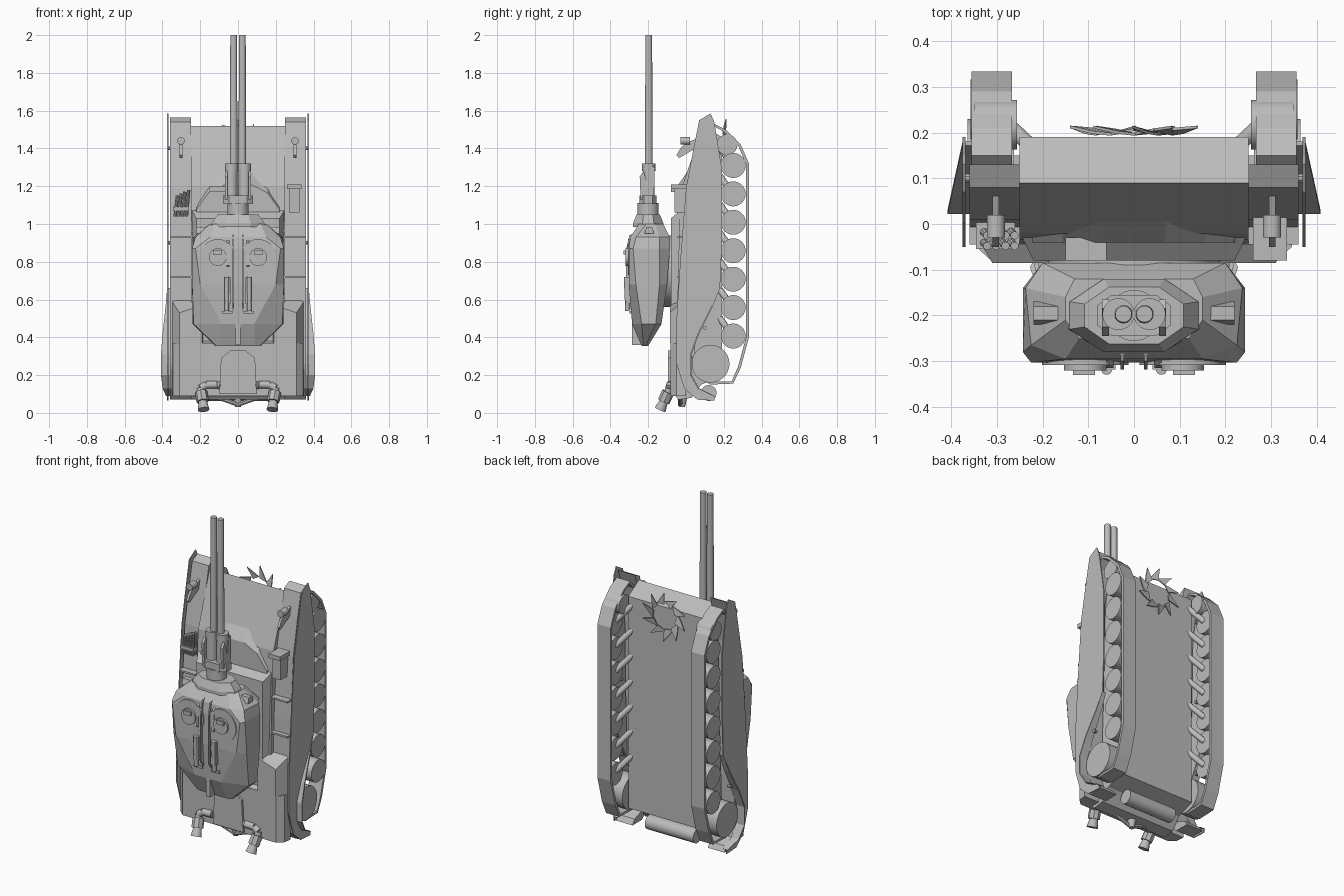
import bpy, bmesh, math
from mathutils import Vector

if "Cube" in bpy.data.objects:
    bpy.data.objects.remove(bpy.data.objects["Cube"], do_unlink=True)

GREY = (0.5, 0.5, 0.5, 1)
mat = bpy.data.materials.new("plain_grey")
mat.use_nodes = True
mat.diffuse_color = GREY
mat.node_tree.nodes["Principled BSDF"].inputs["Base Color"].default_value = GREY


def loft(name, rings, mirror=False, caps=True, smooth=False):
    """Skin a stack of closed rings of (x, y, z) points."""
    bm = bmesh.new()
    rows = [[bm.verts.new(p) for p in r] for r in rings]
    n = len(rows[0])
    for a, b in zip(rows, rows[1:]):
        for i in range(n):
            j = (i + 1) % n
            bm.faces.new((a[i], a[j], b[j], b[i]))
    if caps:
        bm.faces.new(rows[0])
        bm.faces.new(rows[-1])
    bmesh.ops.recalc_face_normals(bm, faces=bm.faces)
    me = bpy.data.meshes.new(name)
    bm.to_mesh(me)
    bm.free()
    ob = bpy.data.objects.new(name, me)
    bpy.context.collection.objects.link(ob)
    me.materials.append(mat)
    if smooth:
        bpy.ops.object.select_all(action='DESELECT')
        ob.select_set(True)
        bpy.context.view_layer.objects.active = ob
        bpy.ops.object.shade_smooth_by_angle(angle=math.radians(35))
    if mirror:
        ob.modifiers.new("Mirror", 'MIRROR')
    return ob


def side_prism(name, x0, x1, yz, mirror=False):
    return loft(name, [[(x, y, z) for y, z in yz] for x in (x0, x1)], mirror)


def box(name, x0, x1, y0, y1, z0, z1, mirror=False):
    return side_prism(name, x0, x1, [(y0, z0), (y1, z0), (y1, z1), (y0, z1)], mirror)


def rod(name, a, b, ra, rb=None, mirror=False, sides=24):
    """Round bar or cone between two points."""
    a, b = Vector(a), Vector(b)
    q = (b - a).to_track_quat('Z', 'Y')
    ring = [Vector((math.cos(t), math.sin(t), 0))
            for t in (2 * math.pi * (i + .5) / sides for i in range(sides))]
    rb = ra if rb is None else rb
    return loft(name, [[a + q @ (v * ra) for v in ring], [b + q @ (v * rb) for v in ring]],
                mirror, smooth=sides > 10)


# Hull body
side_prism("hull", -.25, .25, [
    (-.08, .12), (-.04, .07), (.03, .08), (.08, .15), (.19, .19), (.19, 1.46), (.09, 1.52),
    (-.02, 1.2), (-.035, 1.0), (-.045, .6), (-.045, .38), (-.08, .36)])
loft("rear_deck", [[(-x, y, .09), (x, y, .09), (x, y, .37), (-x, y, .37)]
                   for x, y in ((.35, 0), (.345, -.05), (.31, -.082))])
loft("engine_cover", [
    [(-.1, y, .1), (.1, y, .1), (.09, y, .29), (.04, y, .33), (-.04, y, .33), (-.09, y, .29)]
    for y in (-.05, -.095)])
loft("rear_shoulder", [
    [(.18, -.01, .34), (.355, -.01, .34), (.355, -.01, .6), (.18, -.01, .6)],
    [(.19, -.085, .37), (.31, -.085, .37), (.31, -.085, .53), (.19, -.085, .57)]], True)

# Low arched plate on the glacis, and the deck step under the turret
arch = [(.25, .95), (.225, 1.13), (.16, 1.25), (.07, 1.31)]
arch += [(-x, z) for x, z in reversed(arch)]
loft("arched_plate", [[(x, .03, z) for x, z in arch],
                      [(x * .97, -.04, .95 + (z - .95) * .72) for x, z in arch]])
loft("turret_bed", [[(-w, y, .55), (w, y, .55), (w, y, t), (-w, y, t)]
                    for w, y, t in ((.249, -.02, 1.08), (.22, -.08, 1.03))])
rod("turret_ring", (0, -.07, .75), (0, -.13, .75), .19)

# Fenders and side skirts
side_prism("fender", .25, .36, [
    (.13, 1.565), (.08, 1.54), (.05, 1.4), (.01, 1.19), (-.015, .81), (-.025, .5),
    (-.025, .26), (.0, .13), (.06, .07), (.15, .07),
    (.13, .1), (.06, .125), (.015, .24), (.0, .5), (.015, .81), (.04, 1.19), (.08, 1.42)], True)
front_edge = [(.13, 1.585), (.07, 1.55), (.04, 1.4), (0, 1.19), (-.03, .81), (-.05, .5),
              (-.05, .26), (-.01, .13), (.06, .07), (.15, .065)]
guard_curve = [(.18, .66), (.14, .56), (.07, .42), (.03, .31), (.03, .2), (.07, .13), (.15, .09)]
side_prism("side_skirt", .369, .375, front_edge + guard_curve[::-1] +
           [(.19, .9), (.19, 1.29), (.15, 1.54)], True)
loft("flared_guard", [
    [(.35, y - .008, z), (.35, y, z), (x, y, z), (x, y - .008, z)]
    for y, z, x in ((y, z, .375 + (.18 - y) * .22) for y, z in guard_curve)], True)
for z in (.45, .9, 1.4):
    rod("skirt_pin", (.35, .1, z), (.37, .1, z), .01, mirror=True, sides=8)
for z in (.72, .93):
    box("fender_rib", .25, .36, -.045, .01, z - .005, z + .005, True)

# Tracks: a solidified ribbon
track_path = [(.13, .15), (.25, .155), (.29, .24), (.333, .4), (.333, 1.32), (.29, 1.42),
              (.21, 1.5), (.15, 1.53), (.1, 1.48), (.06, 1.3), (.05, .8), (.03, .3), (.06, .19)]
track = loft("track", [[(x, y, z) for y, z in track_path] for x in (.267, .355)], True, False)
band = track.modifiers.new("Thickness", 'SOLIDIFY')
band.thickness = .015

# Running gear
rod("drive_sprocket", (.262, .13, .26), (.364, .13, .26), .1, mirror=True, sides=32)
rod("front_idler", (.256, .217, 1.42), (.35, .217, 1.42), .055, mirror=True)
for i in range(7):
    z = .407 + i * .1505
    rod("road_wheel", (.29, .25, z), (.358, .25, z), .066, mirror=True, sides=28)
    rod("suspension_arm", (.22, .165, z + .115), (.3, .24, z + .01), .017, mirror=True, sides=12)

# Bladed wheel under the nose
for i in range(10):
    a = 2 * math.pi * i / 10
    c, s = math.cos(a), math.sin(a)
    blade = [(.082, -.03, .196), (.07, .022, .206), (.138, .048, .212), (.108, .004, .2)]
    loft("fan_blade", [[(r * c - t * s, y + d, 1.41 + r * s + t * c) for r, t, y in blade]
                       for d in (-.003, .003)])

# Rear drum and exhausts
rod("rear_drum", (-.16, .12, .105), (.16, .12, .105), .042)
pipe = [(.08, -.06, .135), (.11, -.085, .15), (.17, -.085, .148), (.198, -.09, .13),
        (.195, -.1, .09)]
for a, b in zip(pipe, pipe[1:]):
    rod("exhaust_pipe", a, b, .02, mirror=True, sides=14)
rod("exhaust_muffler", (.195, -.095, .11), (.187, -.118, .06), .033, mirror=True, sides=8)
rod("exhaust_nozzle", (.187, -.115, .065), (.182, -.137, .017), .021, .031, True)
rod("tow_pin", (0, -.02, .1), (0, -.02, .03), .03, .015)
for x in (.04, .08, .12):
    rod("tow_chain", (x - .04, -.03, .03 + x * .35), (x, -.03, .044 + x * .35), .012,
        mirror=True, sides=8)

# Turret: each section is z, then (half-width, y) from back to front
sections = [
    (.355, [(.1, -.2), (.12, -.215), (.115, -.225), (.09, -.235)]),
    (.47, [(.2, -.13), (.24, -.16), (.235, -.235), (.085, -.285)]),
    (.68, [(.2, -.1), (.243, -.14), (.243, -.265), (.2, -.303)]),
    (.87, [(.2, -.085), (.243, -.14), (.243, -.28), (.225, -.303)]),
    (.93, [(.2, -.085), (.237, -.14), (.225, -.265), (.15, -.295)]),
    (1.0, [(.13, -.12), (.15, -.16), (.15, -.21), (.12, -.25)])]
loft("turret", [[(x, y, z) for x, y in half] + [(-x, y, z) for x, y in reversed(half)]
                for z, half in sections])
rod("hatch_drum", (.107, -.25, .825), (.107, -.308, .825), .095, mirror=True, sides=32)
rod("hatch_cap", (.107, -.3, .825), (.107, -.32, .825), .047, mirror=True)
box("hatch_slot", .085, .133, -.33, -.315, .838, .86, True)

# Turret face fittings
side_prism("face_rail", .022, .03, [(-.26, .96), (-.3, .94), (-.318, .86), (-.318, .58),
                                    (-.29, .54), (-.27, .56)], True)
side_prism("face_bracket", .045, .06, [(-.26, .95), (-.31, .9), (-.315, .78), (-.29, .76)], True)
box("face_pod", .04, .075, -.318, -.28, .58, .72, True)
rod("face_tube", (.06, -.31, .54), (.06, -.318, .72), .012, mirror=True, sides=12)
box("face_foot", .03, .085, -.3, -.27, .525, .54, True)
box("lower_spine", -.013, .013, -.285, -.235, .36, .5)

# Gun mount
def oval(z, w, d, cut):
    pts = [(w, cut), (cut * 2.2, d), (-cut * 2.2, d), (-w, cut)]
    return [(x, -.2 + y, z) for x, y in pts + [(-x, -y) for x, y in pts]]

loft("mantlet", [oval(.985, .145, .08, .03), oval(1.005, .14, .08, .03),
                 oval(1.05, .108, .062, .025)])
side_prism("mantlet_wing", .1, .22, [(-.17, .95), (-.22, .95), (-.21, .985), (-.18, .985)], True)
rod("gun_neck", (0, -.2, 1.04), (0, -.2, 1.11), .056)
loft("gun_cradle", [oval(z, .08, .045, .022) for z in (1.105, 1.15)])
for z0, z1, r in ((1.14, 1.28, .031), (1.28, 1.32, .035)):
    rod("barrel_sleeve", (.034, -.197, z0), (.034, -.197, z1), r, mirror=True)
side_prism("cradle_strut", .055, .07, [(-.24, 1.13), (-.17, 1.13), (-.165, 1.3), (-.185, 1.31),
                                       (-.2, 1.2), (-.225, 1.28), (-.245, 1.25)], True)
rod("gun_barrel", (.023, -.197, 1.12), (.023, -.197, 2), .021, .018, True)

# Headlights on brackets
rod("headlight", (.302, .02, 1.44), (.302, -.03, 1.44), .02, mirror=True)
side_prism("headlight_bracket", .295, .309, [(.08, 1.46), (.05, 1.4), (-.035, 1.35), (-.05, 1.365),
                                             (-.03, 1.4), (.0, 1.43)], True)

# Smoke tubes fanned on one fender, sight box on the other
for i in range(4):
    for y in (-.025, -.048):
        x = -.333 + i * .02
        rod("smoke_tube", (x, y + .012, 1.04), (x + .012, y, 1.15 + i * .01), .009, sides=10)
box("smoke_tube_rack", -.345, -.26, -.055, .02, 1.07, 1.09)
box("sight_box", .26, .335, -.08, .02, 1.185, 1.21)
box("sight_body", .27, .325, -.06, .02, 1.06, 1.185)
box("vision_block", -.15, -.06, -.08, -.03, 1.17, 1.2)
